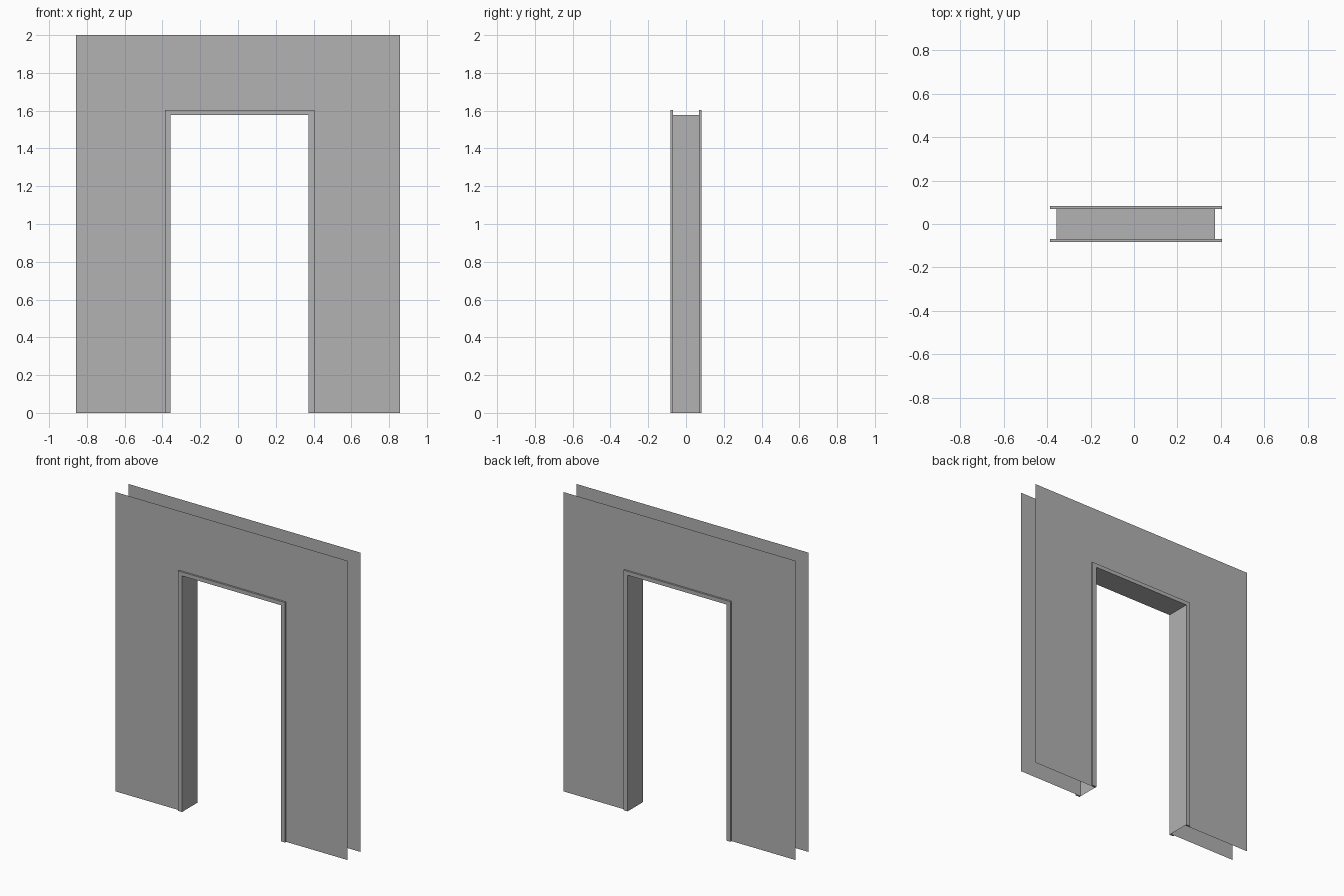
import bpy

cube = bpy.data.objects.get("Cube")
if cube:
    bpy.data.objects.remove(cube)

GREY = (0.445, 0.445, 0.445, 1.0)
mat = bpy.data.materials.new("neutral_grey")
mat.use_nodes = True
mat.diffuse_color = GREY
mat.node_tree.nodes["Principled BSDF"].inputs["Base Color"].default_value = GREY

# Main dimensions: half width and height of the wall, opening outlines, depths
WALL_X, WALL_Z = 0.858, 2.0
INNER = (-0.357, 0.374, 1.578)
OUTER = (-0.386, 0.405, 1.604)
WALL_Y, TRIM_Y = 0.07, 0.082


def arch(left, right, top):
    """Door-shaped path from the left foot over the top to the right foot."""
    return [(left, 0), (left, top), (right, top), (right, 0)]


def make(name, verts, faces):
    mesh = bpy.data.meshes.new(name)
    mesh.from_pydata(verts, [], faces)
    mesh.materials.append(mat)
    obj = bpy.data.objects.new(name, mesh)
    bpy.context.collection.objects.link(obj)
    return obj


def band(name, outer, inner, y, side):
    """Flat sheet between two arch paths, facing along side * y."""
    verts = [(x, y, z) for x, z in outer + inner]
    faces = [(i, i + 4, i + 5, i + 1) for i in range(3)]
    if side > 0:
        faces = [f[::-1] for f in faces]
    return make(name, verts, faces)


for side, label in ((-1, "front"), (1, "back")):
    # Wall sheet around the doorway
    band(label + "_wall", arch(-WALL_X, WALL_X, WALL_Z), arch(*OUTER),
         side * WALL_Y, side)
    # Raised trim framing the opening
    trim = band(label + "_trim", arch(*OUTER), arch(*INNER),
                side * TRIM_Y, side)
    solid = trim.modifiers.new("thickness", 'SOLIDIFY')
    solid.thickness = TRIM_Y - WALL_Y
    solid.offset = -1

# Jamb lining joining the two trims through the wall
path = arch(*INNER)
make("door_jamb",
     [(x, y, z) for y in (-WALL_Y, WALL_Y) for x, z in path],
     [(i, i + 4, i + 5, i + 1) for i in range(3)])
